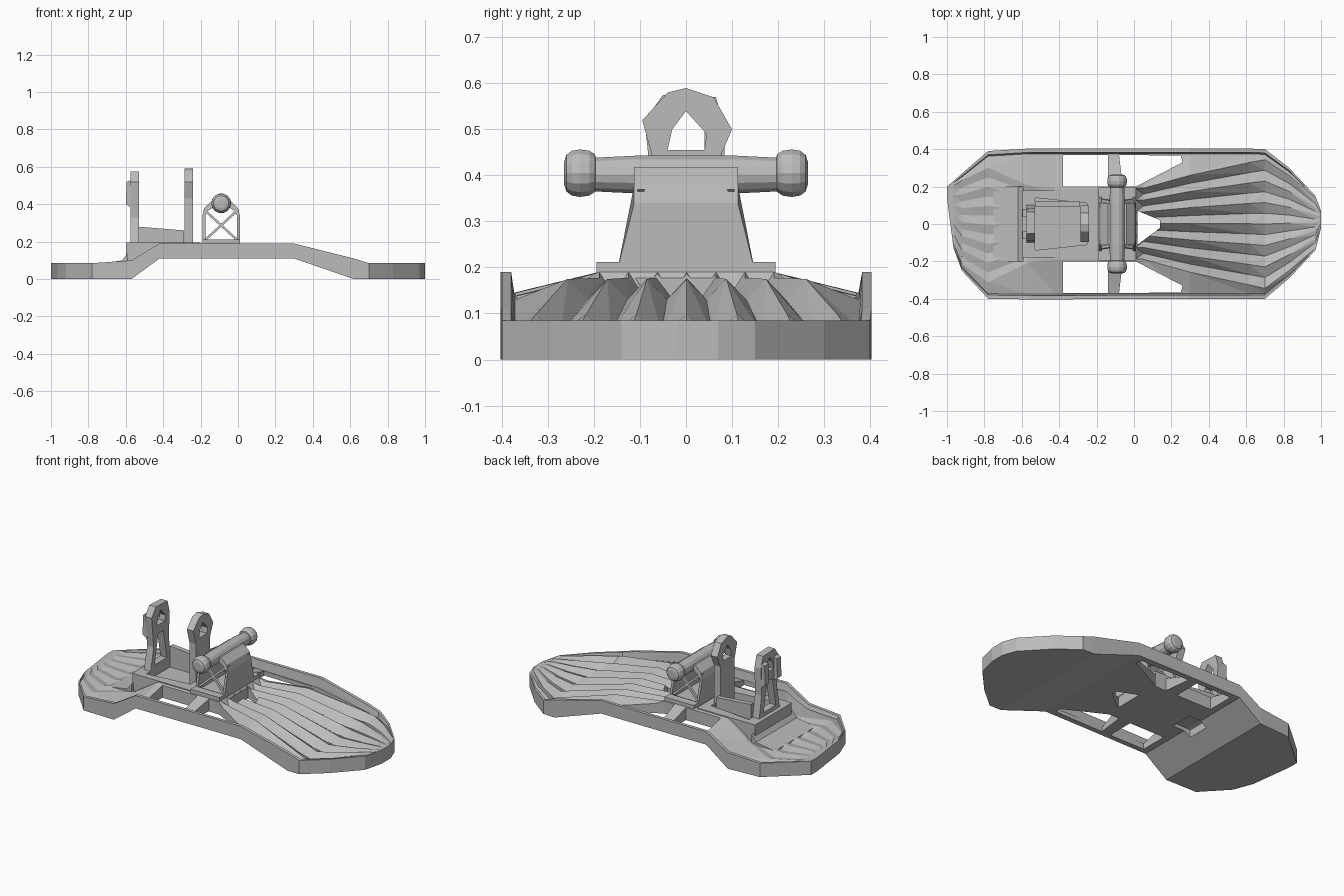
import bpy, bmesh, math

if "Cube" in bpy.data.objects:
    bpy.data.objects.remove(bpy.data.objects["Cube"], do_unlink=True)

grey = bpy.data.materials.new("plain grey")
grey.use_nodes = True
grey.diffuse_color = (0.5, 0.5, 0.5, 1)
grey.node_tree.nodes["Principled BSDF"].inputs["Base Color"].default_value = (0.5, 0.5, 0.5, 1)


def finish(name, bm):
    bmesh.ops.recalc_face_normals(bm, faces=bm.faces)
    mesh = bpy.data.meshes.new(name)
    bm.to_mesh(mesh)
    bm.free()
    obj = bpy.data.objects.new(name, mesh)
    bpy.context.collection.objects.link(obj)
    mesh.materials.append(grey)
    return obj


def prism(name, pts, axis, lo, hi):
    """Extrude a 2D outline along an axis."""
    place = {"x": lambda a, b, t: (t, a, b),
             "y": lambda a, b, t: (a, t, b),
             "z": lambda a, b, t: (a, b, t)}[axis]
    bm = bmesh.new()
    ends = [[bm.verts.new(place(a, b, t)) for a, b in pts] for t in (lo, hi)]
    for ring in ends:
        bm.faces.new(ring)
    n = len(pts)
    for i in range(n):
        j = (i + 1) % n
        bm.faces.new((ends[0][i], ends[0][j], ends[1][j], ends[1][i]))
    return finish(name, bm)


def box(name, x, y, z):
    return prism(name, [(x[0], y[0]), (x[1], y[0]), (x[1], y[1]), (x[0], y[1])], "z", *z)


def cut(obj, pts, axis, lo, hi):
    cutter = prism("cutter", pts, axis, lo, hi)
    mod = obj.modifiers.new("cut", "BOOLEAN")
    mod.operation, mod.solver, mod.object = "DIFFERENCE", "EXACT", cutter
    cutter.hide_render = True
    cutter.hide_viewport = True


def lathe(name, profile, x, z, sides):
    """Turn (y, radius) pairs around an axis along y."""
    bm = bmesh.new()
    rings = []
    for y, r in profile:
        rings.append([bm.verts.new((x + r * math.cos(a), y, z + r * math.sin(a)))
                      for a in (2 * math.pi * k / sides for k in range(sides))])
    for p, q in zip(rings, rings[1:]):
        for i in range(sides):
            j = (i + 1) % sides
            bm.faces.new((p[i], p[j], q[j], q[i]))
    bm.faces.new(rings[0])
    bm.faces.new(rings[-1])
    return finish(name, bm)


# Deck: stations of x, front y, back y, underside z, rim z, gutter depth, flute depth, fan spread
stations = [
    (-1.0, .14, .2, 0, .085, 0, 0, 1), (-.965, -.13, .23, 0, .085, 0, 0, 1),
    (-.92, -.25, .27, 0, .085, .01, .01, 1), (-.78, -.4, .39, 0, .085, .02, .015, .9),
    (-.57, -.403, .403, 0, .1, .025, .01, .6), (-.42, -.403, .403, .11, .19, .045, 0, .55),
    (.01, -.4, .403, .11, .19, .055, 0, .55), (.05, -.4, .403, .11, .19, .055, .05, .55),
    (.3, -.4, .403, .11, .19, .06, .06, .75), (.62, -.4, .403, 0, .11, .04, .05, .95),
    (.7, -.4, .4, 0, .085, .03, .035, 1), (.83, -.29, .3, 0, .085, .015, .025, 1),
    (.97, -.14, .15, 0, .085, 0, .005, 1), (1.0, -.02, .07, 0, .085, 0, 0, 1)]
fan = [k / 6 * 0.86 for k in range(-6, 7)]
bm = bmesh.new()
top, low = [], []
for x, y0, y1, zb, zt, gutter, flute, spread in stations:
    mid, half = (y0 + y1) / 2, (y1 - y0) / 2
    ridges = [(f * spread, flute * (1 if j % 2 else .25)) for j, f in enumerate(fan)]
    columns = [(-1, 0), (-.95, 0), (-.93, gutter)] + ridges + [(.93, gutter), (.95, 0), (1, 0)]
    top.append([bm.verts.new((x, mid + f * half, zt - drop)) for f, drop in columns])
    low.append([bm.verts.new((x, mid + s * half, zb)) for s in (-1, 1)])
for i in range(len(stations) - 1):
    a, b, c, d = top[i], top[i + 1], low[i], low[i + 1]
    for k in range(len(a) - 1):
        if k % 2:
            bm.faces.new((a[k], b[k], b[k + 1]))
            bm.faces.new((a[k], b[k + 1], a[k + 1]))
        else:
            bm.faces.new((a[k], b[k], a[k + 1]))
            bm.faces.new((b[k], b[k + 1], a[k + 1]))
    bm.faces.new((c[0], c[1], d[1], d[0]))
    bm.faces.new((a[0], b[0], d[0], c[0]))
    bm.faces.new((a[-1], b[-1], d[1], c[1]))
bm.faces.new(top[0] + low[0][::-1])
bm.faces.new(top[-1] + low[-1][::-1])
deck = finish("deck", bm)

# Openings through the deck, and a recess under the cockpit
for s in (-1, 1):
    cut(deck, [(-.38, s * .2), (-.14, s * .2), (-.14, s * .37), (-.38, s * .37)], "z", -.1, .4)
    cut(deck, [(-.06, s * .2), (.01, s * .2), (.26, s * .33), (.25, s * .365), (-.08, s * .37)], "z", -.1, .4)
cut(deck, [(.02, -.11), (.14, -.02), (.14, .02), (.02, .07)], "z", -.1, .4)
cut(deck, [(-.46, -.07), (-.34, -.07), (-.34, .07), (-.46, .07)], "z", -.1, .135)

# Cockpit tub with a sunken floor shared with the deck
tub = prism("cockpit_tub", [(-.6, .08), (-.45, .13), (-.2, .13), (-.2, .195), (-.6, .195)], "y", -.18, .18)
for obj in (tub, deck):
    cut(obj, [(-.53, -.14), (-.25, -.11), (-.25, .11), (-.53, .14)], "z", .15, .4)
prism("cockpit_side_rail", [(-.53, .15), (-.29, .15), (-.29, .26), (-.53, .28)], "y", .09, .12)
prism("tub_ramp", [(-.75, .07), (-.59, .07), (-.59, .14), (-.62, .1), (-.75, .08)], "y", -.2, .2)

# Upright posts with looped heads
inner_post = prism("inner_post", [(-.07, .15), (.07, .15), (.07, .43), (.1, .5), (.06, .57),
                                  (0, .59), (-.04, .58), (-.095, .52), (-.07, .43)], "x", -.285, -.24)
outer_post = prism("outer_post", [(-.11, .15), (.11, .15), (.08, .33), (.085, .5), (.065, .57),
                                  (-.05, .575), (-.09, .52), (-.07, .33)], "x", -.575, -.53)
for post in (inner_post, outer_post):
    cut(post, [(-.04, .455), (.04, .455), (.045, .49), (0, .54), (-.03, .5)], "x", -.7, -.1)
cut(outer_post, [(-.06, .22), (.06, .22), (.025, .4), (-.025, .4)], "x", -.7, -.4)
for s in (-1, 1):
    prism("post_clip", [(-.6, .4), (-.57, .38), (-.57, .53), (-.595, .52)], "y", s * .06 - .02, s * .06 + .02)

# Hollow bracket: an arched sheet tapering towards the top
outer = [(-.19, .19), (-.19, .34), (-.18, .38), (-.14, .418), (-.04, .418), (0, .38), (.01, .34), (.01, .19)]
inside = [(-.005, .19), (-.005, .34), (-.02, .365), (-.05, .385), (-.13, .385), (-.16, .365), (-.175, .34), (-.175, .19)]
bracket = prism("bracket_shell", outer + inside, "y", -.15, .15)
for v in bracket.data.vertices:
    v.co.y *= 1 - .25 * min((v.co.z - .19) / .15, 1)

# Cross braces, sills and feet closing both ends of the bracket
for s in (-1, 1):
    for a, b in ((-.18, 0), (0, -.18)):
        w = .009
        strut = prism("cross_brace", [(a - w, .205), (a + w, .205), (b + w, .37), (b - w, .37)], "y", s * .12, s * .135)
        for v in strut.data.vertices:
            v.co.y -= s * .03 * (v.co.z - .205) / .165
    box("bracket_sill", (-.19, .01), (s * .13, s * .15), (.185, .205))
    box("bracket_foot", (-.19, .01), (s * .145, s * .195), (.185, .212))

# Cross bar with rounded knobs
bar = lathe("cross_bar", [(-.21, .037), (-.11, .042), (.11, .042), (.21, .037)], -.09, .402, 14)
knob = [(.195, .03), (.198, .042), (.21, .05), (.23, .053), (.248, .05), (.26, .041), (.265, .025)]
parts = [bar]
for s in (-1, 1):
    parts.append(lathe("bar_knob", [(s * y, r) for y, r in knob], -.09, .405, 14))
for obj in bpy.context.view_layer.objects:
    obj.select_set(obj in parts)
bpy.context.view_layer.objects.active = bar
bpy.ops.object.shade_smooth_by_angle(angle=math.radians(40))
